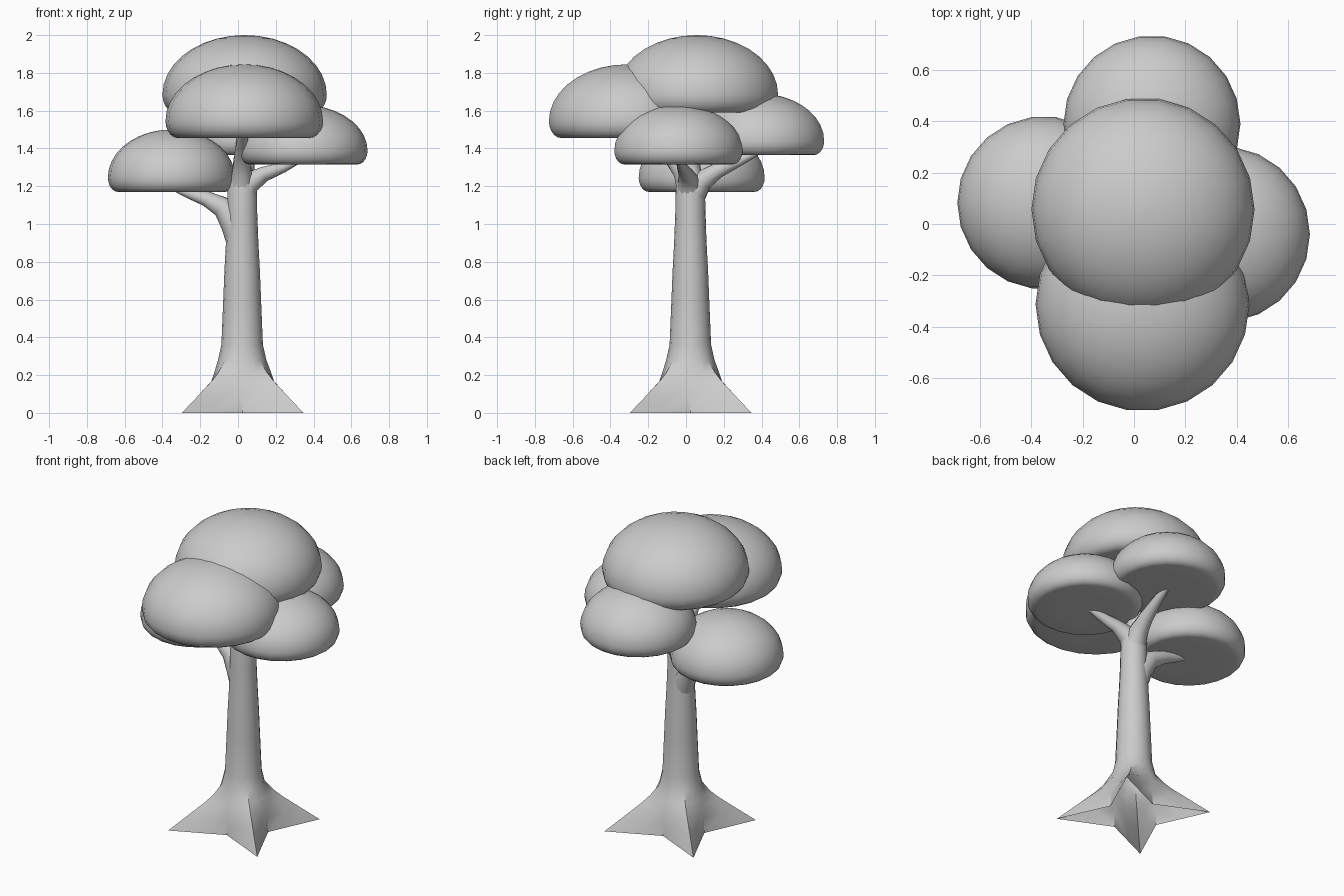
import bpy, bmesh
from math import sin, cos, pi, radians
from mathutils import Vector

cube = bpy.data.objects.get("Cube")
if cube:
    bpy.data.objects.remove(cube, do_unlink=True)

grey = bpy.data.materials.new("plain_grey")
grey.use_nodes = True
grey.diffuse_color = (0.6, 0.6, 0.6, 1)
grey.node_tree.nodes["Principled BSDF"].inputs["Base Color"].default_value = grey.diffuse_color


def loft(name, rings, cap_start=False, cap_end=False):
    """Skin a list of equal-length closed rings of points."""
    bm = bmesh.new()
    loops = [[bm.verts.new(p) for p in ring] for ring in rings]
    n = len(loops[0])
    for a, b in zip(loops, loops[1:]):
        for i in range(n):
            j = (i + 1) % n
            bm.faces.new((a[i], a[j], b[j], b[i]))
    if cap_start:
        bm.faces.new(loops[0][::-1])
    if cap_end:
        bm.faces.new(loops[-1])
    mesh = bpy.data.meshes.new(name)
    bm.to_mesh(mesh)
    bm.free()
    mesh.materials.append(grey)
    obj = bpy.data.objects.new(name, mesh)
    bpy.context.collection.objects.link(obj)
    bpy.ops.object.select_all(action='DESELECT')
    obj.select_set(True)
    bpy.context.view_layer.objects.active = obj
    bpy.ops.object.shade_smooth_by_angle(angle=radians(40))
    return obj


def circle(c, r, n):
    return [Vector((c[0] + r * cos(2 * pi * i / n), c[1] + r * sin(2 * pi * i / n), c[2]))
            for i in range(n)]


def star(c, tip, valley):
    """Four-pointed ring: tips on the diagonals, valleys on the axes, straight sides."""
    key = [Vector((cos(k * pi / 4), sin(k * pi / 4), 0)) * (tip if k % 2 else valley)
           for k in range(8)]
    ring = []
    for k in range(8):
        ring += [Vector(c) + key[k], Vector(c) + (key[k] + key[(k + 1) % 8]) / 2]
    return ring


# Trunk: star-shaped root flare blending into a round, tapering stem
flare = [(0, 0.455, 0.175), (0.09, 0.335, 0.172), (0.17, 0.23, 0.165), (0.215, 0.18, 0.15)]
stem = [(0.28, 0.128), (0.36, 0.11), (0.6, 0.1), (0.75, 0.094), (0.9, 0.086),
        (1.05, 0.08), (1.18, 0.078), (1.25, 0.07), (1.3, 0.05)]
rings = [star((0.025, 0.025, z), t, v) for z, t, v in flare]
rings += [circle((0.022, 0.023, z), r, 16) for z, r in stem]
loft("trunk", rings, cap_end=True)


# Branches: tapered tubes along short paths of (x, y, z, radius)
def branch(name, path, sides=12):
    pts = [Vector(p[:3]) for p in path]
    rings = []
    for i, p in enumerate(pts):
        d = (pts[min(i + 1, len(pts) - 1)] - pts[max(i - 1, 0)]).normalized()
        side = d.cross(Vector((0.3, -0.4, 0.1))).normalized()
        up = d.cross(side)
        rings.append([p + path[i][3] * (side * cos(2 * pi * k / sides) + up * sin(2 * pi * k / sides))
                      for k in range(sides)])
    loft(name, rings, True, True)


branch("left_low_branch", [(0.01, 0.03, 0.9, 0.07), (-0.02, 0.035, 1.0, 0.072),
                           (-0.08, 0.045, 1.09, 0.058), (-0.17, 0.06, 1.135, 0.04),
                           (-0.27, 0.07, 1.168, 0.028), (-0.36, 0.08, 1.2, 0.014)])
branch("right_branch", [(0.02, 0.02, 1.14, 0.072), (0.06, 0.015, 1.22, 0.06),
                        (0.14, 0, 1.265, 0.04), (0.24, -0.02, 1.3, 0.028),
                        (0.34, -0.04, 1.345, 0.014)])
branch("back_branch", [(0.025, 0.03, 1.14, 0.07), (0.035, 0.085, 1.23, 0.058),
                       (0.045, 0.17, 1.285, 0.042), (0.06, 0.28, 1.335, 0.03),
                       (0.07, 0.41, 1.395, 0.014)])
branch("front_branch", [(0.02, 0.02, 1.18, 0.07), (0.02, -0.02, 1.28, 0.052),
                        (0.02, -0.09, 1.37, 0.04), (0.025, -0.18, 1.44, 0.03),
                        (0.03, -0.28, 1.5, 0.015)])
branch("top_branch", [(0.02, 0.025, 1.18, 0.07), (0.02, 0.03, 1.32, 0.045),
                      (0.03, 0.045, 1.46, 0.036), (0.035, 0.055, 1.64, 0.025)])


# Foliage: flat-bottomed domes with a rounded lower rim
def foliage(name, x, y, radius, bottom, top):
    h = top - bottom
    belt, rim = 0.23, 0.16
    profile = [(0.01, 0), (0.5, 0)]
    for i in range(6):
        a = pi / 2 * i / 5
        profile.append((1 - rim + rim * sin(a), belt * (1 - cos(a))))
    for i in range(1, 10):
        a = pi / 2 * i / 9
        profile.append((max(cos(a), 0.01), belt + (1 - belt) * sin(a)))
    loft(name, [circle((x, y, bottom + t * h), r * radius, 22) for r, t in profile], True, True)


foliage("top_foliage", 0.035, 0.057, 0.435, 1.59, 2.0)
foliage("front_foliage", 0.033, -0.313, 0.417, 1.455, 1.845)
foliage("left_low_foliage", -0.352, 0.083, 0.337, 1.17, 1.5)
foliage("right_foliage", 0.343, -0.04, 0.343, 1.315, 1.63)
foliage("back_foliage", 0.07, 0.39, 0.345, 1.365, 1.69)
